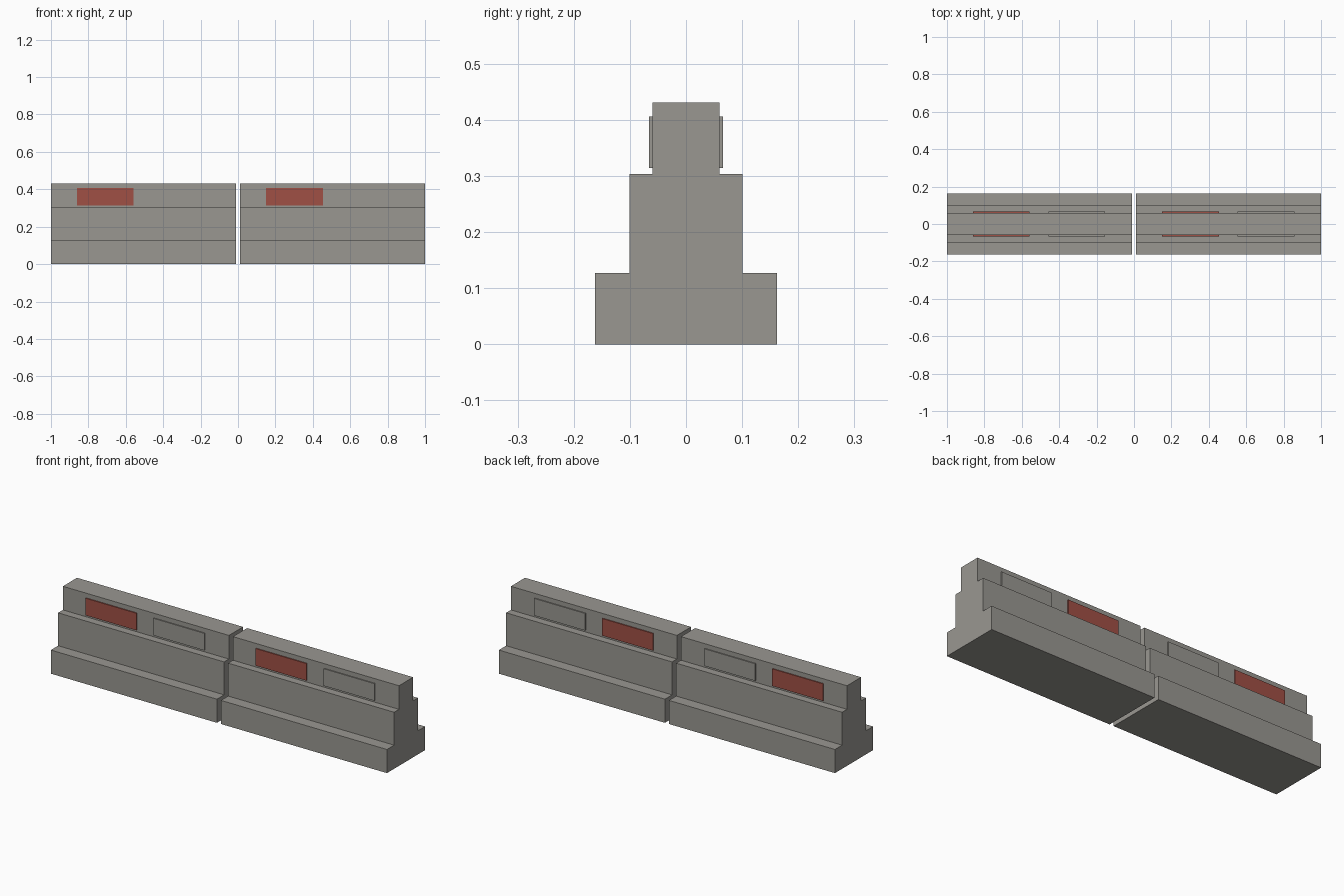
import bpy
import bmesh

if "Cube" in bpy.data.objects:
    bpy.data.objects.remove(bpy.data.objects["Cube"], do_unlink=True)


def make_material(name, color):
    mat = bpy.data.materials.new(name)
    mat.use_nodes = True
    mat.diffuse_color = color
    mat.node_tree.nodes["Principled BSDF"].inputs["Base Color"].default_value = color
    return mat


concrete = make_material("concrete grey", (0.32, 0.31, 0.285, 1))
red = make_material("reflector red", (0.35, 0.08, 0.06, 1))


def add_object(name, bm, mat):
    bmesh.ops.recalc_face_normals(bm, faces=bm.faces)
    mesh = bpy.data.meshes.new(name)
    bm.to_mesh(mesh)
    bm.free()
    mesh.materials.append(mat)
    obj = bpy.data.objects.new(name, mesh)
    bpy.context.collection.objects.link(obj)
    return obj


def add_barrier(name, x0, x1):
    # Stepped profile mirrored about the centre, then extruded lengthwise
    half = [(0.162, 0), (0.162, 0.127), (0.101, 0.127),
            (0.101, 0.304), (0.06, 0.304), (0.06, 0.431)]
    profile = half + [(-y, z) for y, z in reversed(half)]
    bm = bmesh.new()
    face = bm.faces.new([bm.verts.new((x0, y, z)) for y, z in profile])
    ext = bmesh.ops.extrude_face_region(bm, geom=[face], use_keep_orig=True)
    verts = [v for v in ext["geom"] if isinstance(v, bmesh.types.BMVert)]
    bmesh.ops.translate(bm, verts=verts, vec=(x1 - x0, 0, 0))
    add_object(name, bm, concrete)


def add_plate(name, x, side, mat):
    # Thin plate standing just proud of the upper wall
    bm = bmesh.new()
    bmesh.ops.create_cube(bm, size=1)
    bmesh.ops.scale(bm, verts=bm.verts, vec=(0.303, 0.008, 0.092))
    bmesh.ops.translate(bm, verts=bm.verts, vec=(x, side * 0.0615, 0.36))
    add_object(name, bm, mat)


# Two barrier sections with a narrow gap, each with a red and a grey plate per side
for label, center in (("right", -0.506), ("left", 0.506)):
    add_barrier(label + "_barrier", center - 0.494, center + 0.494)
    for face_name, side in (("front", -1), ("back", 1)):
        add_plate(f"{label}_{face_name}_red_plate", center - 0.204, side, red)
        add_plate(f"{label}_{face_name}_grey_plate", center + 0.2, side, concrete)
